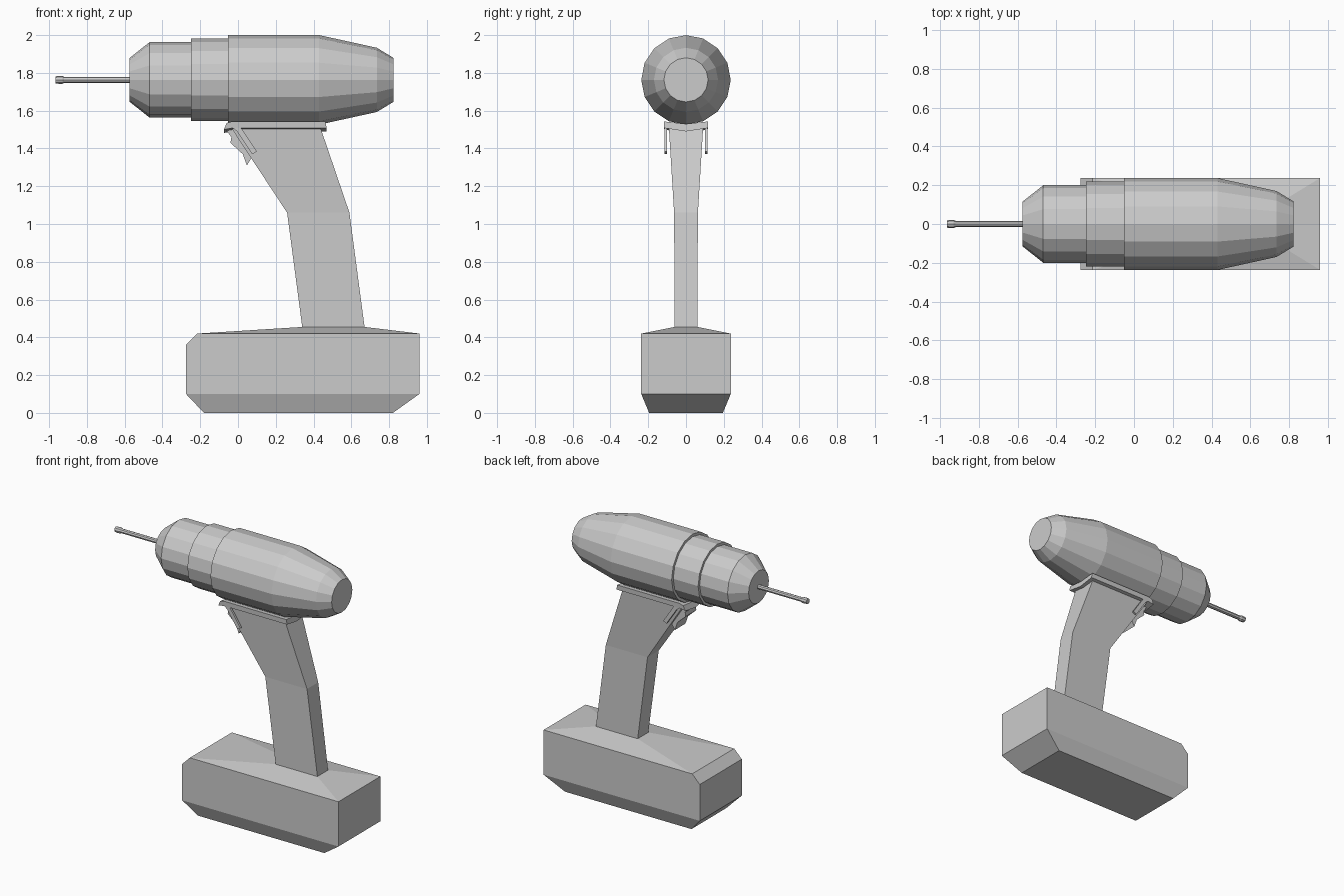
import bpy, bmesh
from math import sin, cos, pi

if "Cube" in bpy.data.objects:
    bpy.data.objects.remove(bpy.data.objects["Cube"])

AXIS_Z = 1.763


def make_object(name, bm):
    bmesh.ops.recalc_face_normals(bm, faces=bm.faces)
    mesh = bpy.data.meshes.new(name)
    bm.to_mesh(mesh)
    bm.free()
    obj = bpy.data.objects.new(name, mesh)
    bpy.context.collection.objects.link(obj)
    return obj


def loft(name, rings):
    """Join rings of points with faces and cap both ends."""
    bm = bmesh.new()
    loops = [[bm.verts.new(p) for p in ring] for ring in rings]
    n = len(loops[0])
    for a, b in zip(loops, loops[1:]):
        for i in range(n):
            j = (i + 1) % n
            bm.faces.new((a[i], a[j], b[j], b[i]))
    bm.faces.new(loops[0])
    bm.faces.new(loops[-1])
    return make_object(name, bm)


def lathe(name, profile, sides):
    """Turn (x, radius) pairs around the drill axis."""
    return loft(name, [[(x, r * sin(2 * pi * i / sides), AXIS_Z + r * cos(2 * pi * i / sides))
                        for i in range(sides)] for x, r in profile])


def slab(name, profile, y0, y1):
    """Extrude an (x, z) outline from y0 to y1."""
    return loft(name, [[(x, y, z) for x, z in profile] for y in (y0, y1)])


def box_ring(x0, z0, x1, z1, h):
    return [(x0, -h, z0), (x1, -h, z1), (x1, h, z1), (x0, h, z0)]


# Motor housing with stepped collar and chuck
lathe("motor_housing", [(-0.575, 0.115), (-0.468, 0.2), (-0.248, 0.2), (-0.248, 0.218),
                        (-0.052, 0.218), (-0.052, 0.237), (0.43, 0.237),
                        (0.735, 0.17), (0.822, 0.117)], 16)

# Drill bit with a small bulged tip
lathe("drill_bit", [(-0.965, 0.019), (-0.945, 0.021), (-0.93, 0.021), (-0.92, 0.016),
                    (-0.56, 0.016)], 8)

# Battery base flowing into the bent grip
loft("battery_and_grip", [
    box_ring(-0.18, 0, 0.82, 0, 0.195),
    box_ring(-0.275, 0.1, 0.96, 0.1, 0.237),
    box_ring(-0.275, 0.36, 0.96, 0.36, 0.237),
    box_ring(-0.215, 0.42, 0.96, 0.42, 0.237),
    box_ring(0.34, 0.455, 0.67, 0.455, 0.06),
    box_ring(0.26, 1.06, 0.59, 1.06, 0.063),
    box_ring(-0.03, 1.5, 0.44, 1.5, 0.09),
    box_ring(-0.04, 1.525, 0.43, 1.525, 0.09),
])


# Shallow V-shaped flange under the housing
def flange_ring(x, dx, dz):
    return [(x, -0.117, 1.543 + dz), (x, 0, 1.53 + dz), (x, 0.117, 1.543 + dz),
            (x + dx, 0.115, 1.508 + dz), (x + dx, 0, 1.49 + dz), (x + dx, -0.115, 1.508 + dz)]


loft("grip_flange", [flange_ring(-0.06, -0.015, -0.008), flange_ring(-0.03, 0.0, 0),
                     flange_ring(0.45, 0.0, 0), flange_ring(0.463, 0.006, 0)])

# Slanted guard strips either side of the trigger
for side, label in ((-1, "front"), (1, "back")):
    slab("trigger_guard_" + label, [(-0.03, 1.51), (-0.005, 1.49), (0.075, 1.37), (0.1, 1.383),
                                    (0.022, 1.5), (0.01, 1.515)], side * 0.1, side * 0.115)

# Trigger
slab("trigger", [(-0.065, 1.5), (-0.035, 1.46), (-0.04, 1.43), (0.025, 1.37), (0.047, 1.31),
                 (0.075, 1.355), (0.1, 1.38), (0.02, 1.5)], -0.06, 0.06)
